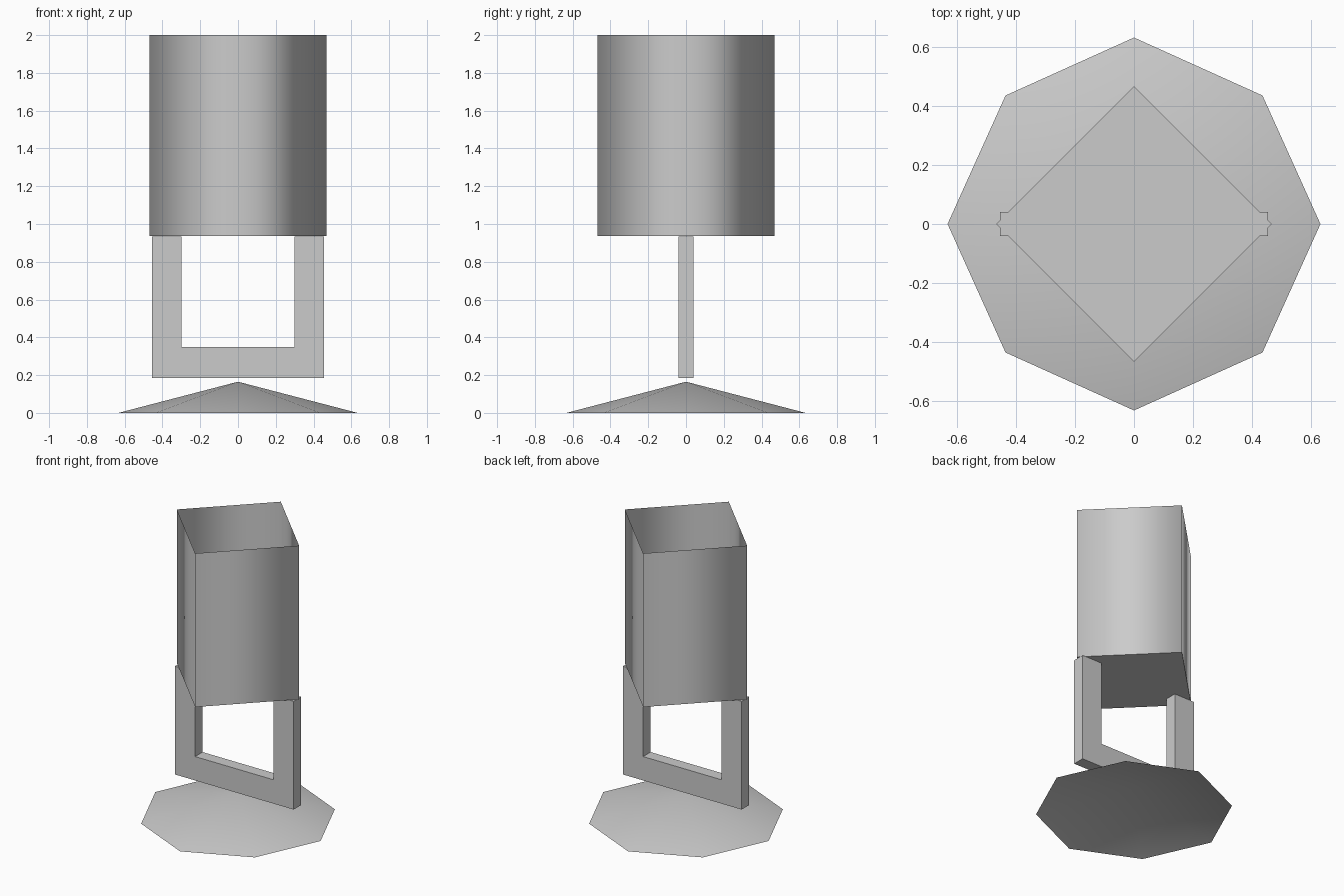
import bpy
import bmesh
from math import cos, sin, pi

cube = bpy.data.objects.get("Cube")
if cube:
    bpy.data.objects.remove(cube, do_unlink=True)

grey = bpy.data.materials.new("plain grey")
grey.use_nodes = True
COLOUR = (0.6, 0.6, 0.6, 1)
grey.diffuse_color = COLOUR
grey.node_tree.nodes["Principled BSDF"].inputs["Base Color"].default_value = COLOUR


def finish(name, bm):
    mesh = bpy.data.meshes.new(name)
    bm.to_mesh(mesh)
    bm.free()
    mesh.materials.append(grey)
    obj = bpy.data.objects.new(name, mesh)
    bpy.context.collection.objects.link(obj)
    return obj


def ring(bm, radii, z):
    n = len(radii)
    return [bm.verts.new((r * cos(2 * pi * i / n), r * sin(2 * pi * i / n), z))
            for i, r in enumerate(radii)]


# Shallow eight-sided cone, open underneath, smooth shaded
bm = bmesh.new()
rim = ring(bm, [0.633, 0.617] * 4, 0)
apex = bm.verts.new((0, 0, 0.165))
for i, v in enumerate(rim):
    bm.faces.new((v, rim[(i + 1) % len(rim)], apex)).smooth = True
finish("base_cone", bm)

# U-shaped bracket: one outline given thickness
W, INNER, LOW, BAR, TOP, HALF = 0.455, 0.3, 0.185, 0.35, 0.934, 0.041
outline = [(-W, LOW), (W, LOW), (W, TOP), (INNER, TOP),
           (INNER, BAR), (-INNER, BAR), (-INNER, TOP), (-W, TOP)]
bm = bmesh.new()
front = bm.faces.new([bm.verts.new((x, -HALF, z)) for x, z in outline])
extruded = bmesh.ops.extrude_face_region(bm, geom=[front], use_keep_orig=True)
moved = [g for g in extruded["geom"] if isinstance(g, bmesh.types.BMVert)]
bmesh.ops.translate(bm, verts=moved, vec=(0, 2 * HALF, 0))
bmesh.ops.recalc_face_normals(bm, faces=bm.faces)
finish("u_bracket", bm)

# Four-sided open cup with smooth walls and a flat floor
bm = bmesh.new()
bottom = ring(bm, [0.468] * 4, 0.936)
top = ring(bm, [0.468] * 4, 2)
for i in range(4):
    j = (i + 1) % 4
    bm.faces.new((bottom[i], bottom[j], top[j], top[i])).smooth = True
bm.faces.new(bottom[::-1])
finish("open_cup", bm)
